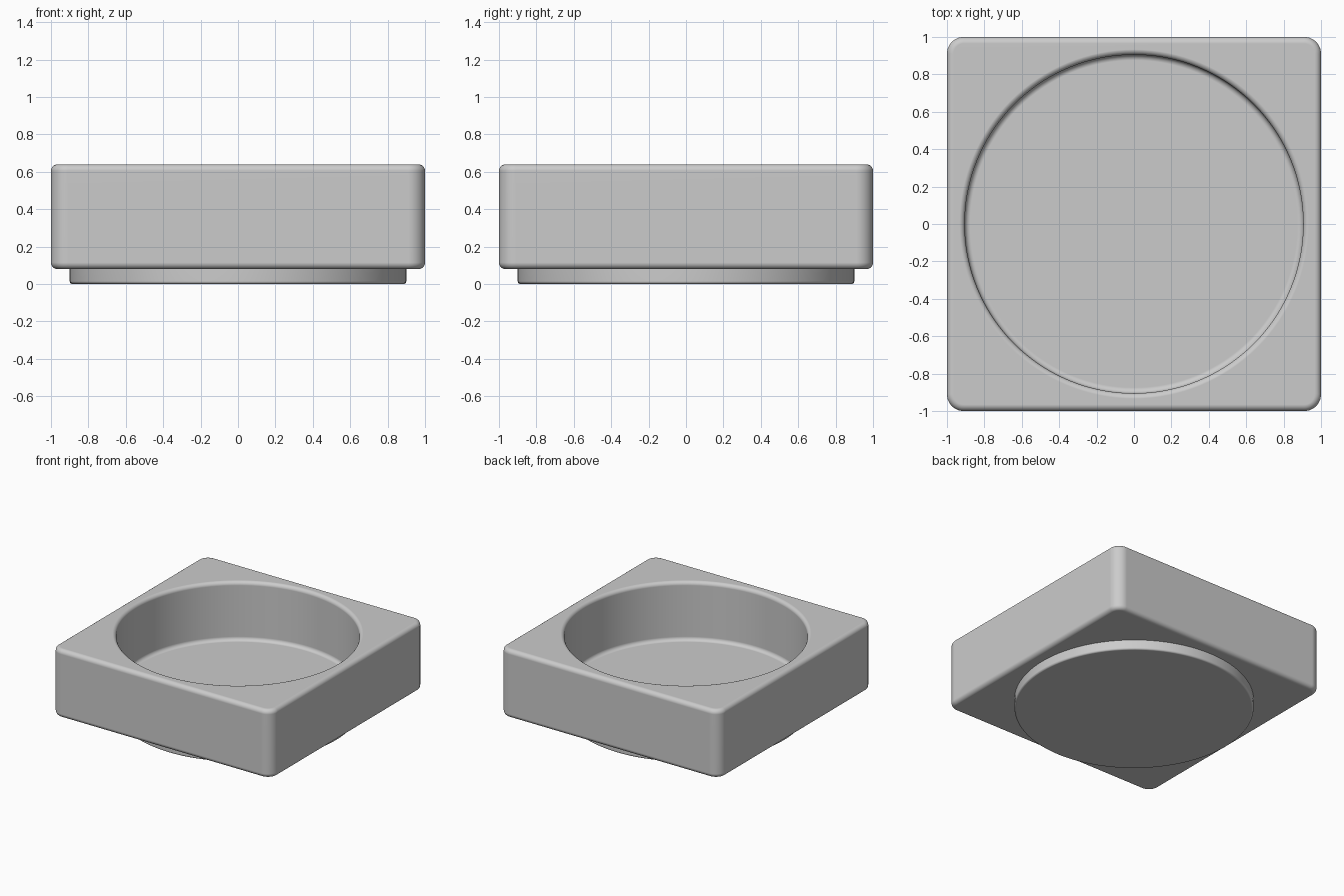
import bpy, bmesh, math

cube = bpy.data.objects.get("Cube")
if cube:
    bpy.data.objects.remove(cube)

BASE, TOP, FLOOR = 0.08, 0.64, 0.16
BOWL_R, FOOT_R, FILLET = 0.905, 0.9, 0.03

grey = bpy.data.materials.new("plain grey")
grey.use_nodes = True
colour = (0.6, 0.6, 0.6, 1)
grey.diffuse_color = colour
grey.node_tree.nodes["Principled BSDF"].inputs["Base Color"].default_value = colour


def finish(name, bm):
    """Turn a bmesh into a grey object in the scene."""
    bmesh.ops.recalc_face_normals(bm, faces=bm.faces)
    mesh = bpy.data.meshes.new(name)
    bm.to_mesh(mesh)
    bm.free()
    mesh.materials.append(grey)
    obj = bpy.data.objects.new(name, mesh)
    bpy.context.collection.objects.link(obj)
    return obj


def arc(cx, cz, r, start, end, steps=6):
    angles = [math.radians(start + (end - start) * i / steps) for i in range(steps + 1)]
    return [(cx + r * math.cos(a), cz + r * math.sin(a)) for a in angles]


def lathe(name, profile, sides=128):
    """Spin a profile of (radius, z) points into a capped solid."""
    bm = bmesh.new()
    rings = []
    for r, z in profile:
        ring = []
        for i in range(sides):
            a = math.tau * i / sides
            ring.append(bm.verts.new((r * math.cos(a), r * math.sin(a), z)))
        rings.append(ring)
    for low, high in zip(rings, rings[1:]):
        for i in range(sides):
            j = (i + 1) % sides
            bm.faces.new((low[i], low[j], high[j], high[i]))
    bm.faces.new(rings[0])
    bm.faces.new(rings[-1])
    return finish(name, bm)


def combine(target, tool, operation):
    mod = target.modifiers.new(operation, "BOOLEAN")
    mod.operation, mod.object, mod.solver = operation, tool, "EXACT"
    bpy.context.view_layer.objects.active = target
    bpy.ops.object.modifier_apply(modifier=mod.name)
    bpy.data.objects.remove(tool)


# Square block: round the upright corners, then soften the top and bottom rims
bm = bmesh.new()
bmesh.ops.create_cube(bm, size=2)
for v in bm.verts:
    v.co.z = TOP if v.co.z > 0 else BASE
upright = [e for e in bm.edges if abs(e.verts[0].co.z - e.verts[1].co.z) > 0.1]
bmesh.ops.bevel(bm, geom=upright, offset=0.09, segments=10, profile=0.5, affect="EDGES")
rims = [e for e in bm.edges if abs(e.verts[0].co.z - e.verts[1].co.z) < 0.01]
bmesh.ops.bevel(bm, geom=rims, offset=0.035, segments=6, profile=0.5, affect="EDGES")
body = finish("square_dish", bm)

# Round foot underneath
foot = lathe("round_foot", arc(FOOT_R - 0.015, 0.015, 0.015, -90, 0, 4) + [(FOOT_R, BASE + 0.03)])
combine(body, foot, "UNION")

# Round bowl with filleted floor and rim
bowl = lathe("bowl_cutter",
             arc(BOWL_R - FILLET, FLOOR + FILLET, FILLET, -90, 0)
             + arc(BOWL_R + FILLET, TOP - FILLET + 0.0002, FILLET, 180, 90)
             + [(BOWL_R + FILLET, TOP + 0.1)])
bowl.hide_render = True
combine(body, bowl, "DIFFERENCE")

# Smooth fillets, flat faces kept flat
bpy.ops.object.select_all(action="DESELECT")
body.select_set(True)
bpy.context.view_layer.objects.active = body
bpy.ops.object.shade_smooth_by_angle(angle=math.radians(35))
weighted = body.modifiers.new("flat_faces", "WEIGHTED_NORMAL")
weighted.keep_sharp = True
